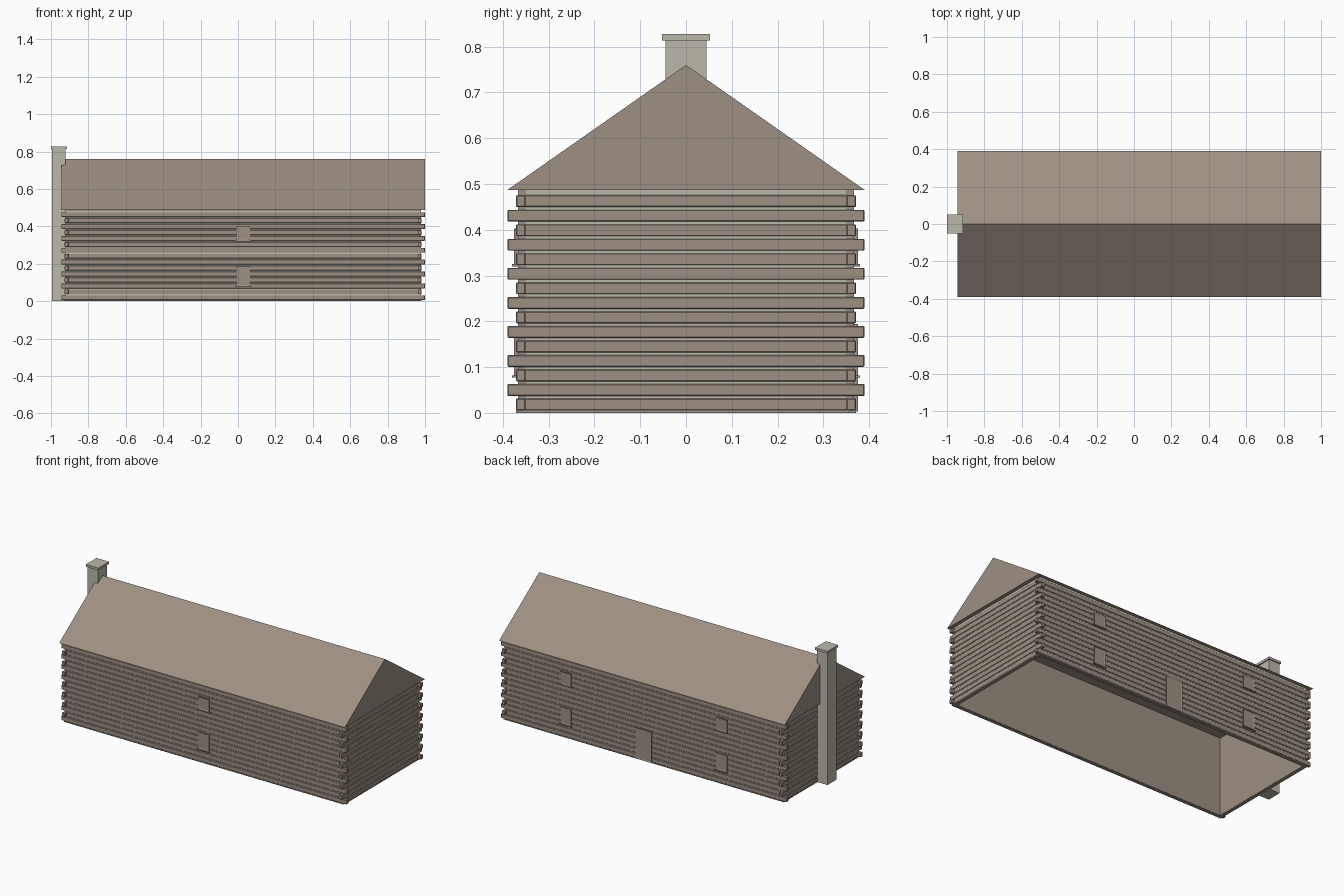
import bpy, bmesh
from mathutils import Matrix, Vector

if "Cube" in bpy.data.objects:
    bpy.data.objects.remove(bpy.data.objects["Cube"], do_unlink=True)


def material(name, rgb):
    m = bpy.data.materials.new(name)
    m.use_nodes = True
    m.diffuse_color = (*rgb, 1)
    m.node_tree.nodes["Principled BSDF"].inputs["Base Color"].default_value = (*rgb, 1)
    return m


BROWN = material("weathered_brown", (0.34, 0.28, 0.23))
PALE = material("pale_mortar", (0.50, 0.48, 0.40))

CX = 0.0275                  # house centre along x
WALL_X, WALL_Y = 0.944, 0.361  # log centre lines, measured from the house centre
TIP_X, TIP_Y = 0.9725, 0.39  # tips of the crossing logs
HALF = 0.01                  # half thickness of a log
EAVE, RIDGE = 0.487, 0.76
ROWS, PITCH, LOG_H = 15, 0.0317, 0.026


def add_box(bm, lo, hi):
    """Add a box between two corners and return its faces."""
    lo, hi = Vector(lo), Vector(hi)
    mat = Matrix.Translation((lo + hi) / 2) @ Matrix.Diagonal((*(hi - lo), 1))
    verts = bmesh.ops.create_cube(bm, size=1, matrix=mat)["verts"]
    bm.normal_update()
    return list({f for v in verts for f in v.link_faces})


def finish(name, bm, *mats):
    bmesh.ops.recalc_face_normals(bm, faces=bm.faces)
    mesh = bpy.data.meshes.new(name)
    bm.to_mesh(mesh)
    bm.free()
    for m in mats:
        mesh.materials.append(m)
    obj = bpy.data.objects.new(name, mesh)
    bpy.context.collection.objects.link(obj)
    return obj


# Four wall panels: pale outside between the logs, brown inside
bm = bmesh.new()
back, front = -0.0115, 0.006
for s in (-1, 1):
    for axis in (0, 1):
        centre = (WALL_X, WALL_Y)[axis]
        a, b = sorted((s * (centre + back), s * (centre + front)))
        if axis == 0:
            faces = add_box(bm, (CX + a, -WALL_Y - front, 0.003), (CX + b, WALL_Y + front, EAVE))
        else:
            faces = add_box(bm, (CX - WALL_X - front, a, 0.003), (CX + WALL_X + front, b, EAVE))
        for f in faces:
            f.material_index = 1 if f.normal[axis] * s > 0.5 else 0
finish("wall_panels", bm, BROWN, PALE)

# Sill beams under the walls
bm = bmesh.new()
for s in (-1, 1):
    x, y = CX + s * WALL_X, s * WALL_Y
    add_box(bm, (x - HALF, -WALL_Y, 0), (x + HALF, WALL_Y, 0.006))
    add_box(bm, (CX - WALL_X - HALF, y - HALF, 0), (CX + WALL_X + HALF, y + HALF, 0.006))
finish("sill_beams", bm, BROWN)

# Logs, with alternate rows crossing at the corners
long_bm, end_bm = bmesh.new(), bmesh.new()
for row in range(ROWS):
    z0 = 0.0055 + row * PITCH
    z1 = z0 + LOG_H
    even = row % 2 == 0
    hx = TIP_X if even else WALL_X
    hy = WALL_Y if even else TIP_Y
    for s in (-1, 1):
        x, y = CX + s * WALL_X, s * WALL_Y
        add_box(long_bm, (CX - hx, y - HALF, z0), (CX + hx, y + HALF, z1))
        add_box(end_bm, (x - HALF, -hy, z0), (x + HALF, hy, z1))
for name, bm in (("long_wall_logs", long_bm), ("end_wall_logs", end_bm)):
    obj = finish(name, bm, BROWN)
    bevel = obj.modifiers.new("chamfer", "BEVEL")
    bevel.width = 0.002
    bevel.segments = 1

# Gable roof as a solid prism
bm = bmesh.new()
tri = [bm.verts.new((CX - TIP_X, y, z)) for y, z in ((-TIP_Y, EAVE), (TIP_Y, EAVE), (0, RIDGE))]
gable = bm.faces.new(tri)
new = bmesh.ops.extrude_face_region(bm, geom=[gable], use_keep_orig=True)["geom"]
bmesh.ops.translate(bm, vec=(2 * TIP_X, 0, 0),
                    verts=[g for g in new if isinstance(g, bmesh.types.BMVert)])
finish("gable_roof", bm, BROWN)

# Chimney with a cap
bm = bmesh.new()
add_box(bm, (-0.995, -0.045, 0), (-0.922, 0.045, 0.815))
finish("chimney_shaft", bm, PALE)
bm = bmesh.new()
add_box(bm, (-1, -0.052, 0.813), (-0.915, 0.052, 0.827))
finish("chimney_cap", bm, PALE)


def opening(name, side, x, width, z0, z1, sill=True):
    """A framed, recessed panel on the front (-1) or back (1) wall."""
    bm = bmesh.new()
    a, b = sorted((side * WALL_Y, side * (WALL_Y + 0.015)))
    faces = add_box(bm, (x - width / 2, a, z0), (x + width / 2, b, z1))
    face = next(f for f in faces if f.normal.y * side > 0.5)
    bmesh.ops.inset_individual(bm, faces=[face], thickness=0.008)
    bmesh.ops.translate(bm, verts=face.verts, vec=(0, -side * 0.003, 0))
    if sill:
        a, b = sorted((side * WALL_Y, side * (WALL_Y + 0.019)))
        add_box(bm, (x - width / 2 - 0.006, a, z0 - 0.005), (x + width / 2 + 0.006, b, z0))
    finish(name, bm, BROWN)


# Windows on two floors, and the back door
for floor, z0, z1 in (("lower", 0.082, 0.187), ("upper", 0.325, 0.403)):
    opening(f"front_{floor}_window", -1, CX, 0.076, z0, z1)
    for word, s in (("left", 1), ("right", -1)):
        opening(f"back_{floor}_{word}_window", 1, CX + s * 0.53, 0.078, z0, z1)
opening("back_door", 1, CX, 0.112, 0.003, 0.194, sill=False)
